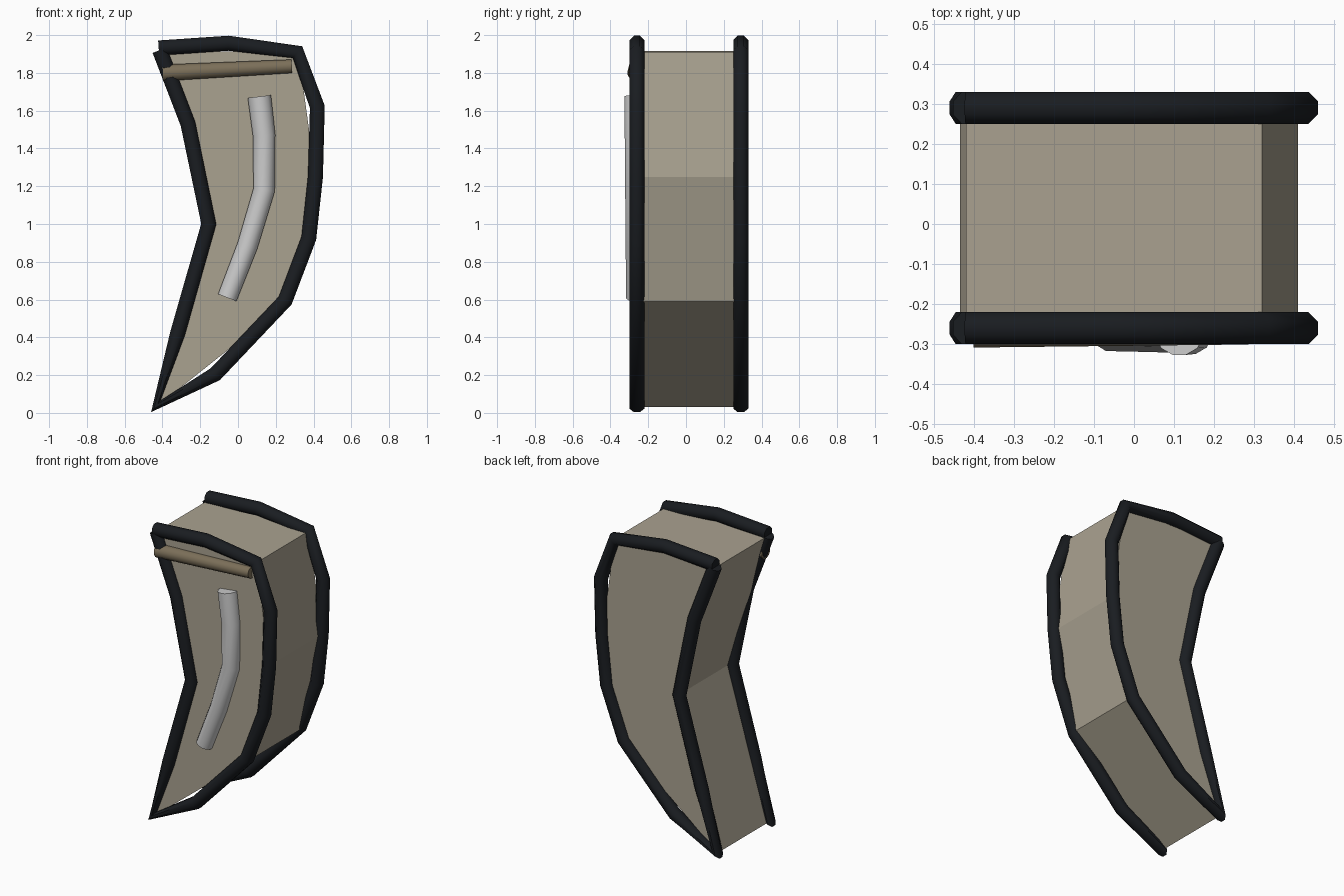
import bpy, bmesh, math
from mathutils import Vector

if "Cube" in bpy.data.objects:
    bpy.data.objects.remove(bpy.data.objects["Cube"])


def material(name, rgb):
    m = bpy.data.materials.new(name)
    m.diffuse_color = (*rgb, 1)
    m.use_nodes = True
    m.node_tree.nodes["Principled BSDF"].inputs["Base Color"].default_value = m.diffuse_color
    return m


def finish(bm, name, mat=None, smooth=None):
    bmesh.ops.recalc_face_normals(bm, faces=bm.faces)
    me = bpy.data.meshes.new(name)
    bm.to_mesh(me)
    bm.free()
    ob = bpy.data.objects.new(name, me)
    bpy.context.collection.objects.link(ob)
    if mat:
        me.materials.append(mat)
    if smooth:
        bpy.ops.object.select_all(action='DESELECT')
        ob.select_set(True)
        bpy.context.view_layer.objects.active = ob
        bpy.ops.object.shade_smooth_by_angle(angle=math.radians(smooth))
    return ob


def tube(name, path, radii, y, sides, mat=None):
    """Sweep a regular polygon along an open path in the xz plane."""
    bm = bmesh.new()
    pts = [Vector((x, y, z)) for x, z in path]
    rings = []
    for i, p in enumerate(pts):
        t = Vector((0, 0, 0))
        if i > 0:
            t += (p - pts[i - 1]).normalized()
        if i < len(pts) - 1:
            t += (pts[i + 1] - p).normalized()
        t.normalize()
        across = Vector((t.z, 0, -t.x))
        r = radii[0] + (radii[1] - radii[0]) * i / (len(pts) - 1)
        ring = []
        for k in range(sides):
            a = 2 * math.pi * (k + 0.5) / sides
            ring.append(bm.verts.new(p + across * r * math.cos(a)
                                     + Vector((0, r * math.sin(a), 0))))
        rings.append(ring)
    for a, b in zip(rings, rings[1:]):
        for k in range(sides):
            n = (k + 1) % sides
            bm.faces.new((a[k], a[n], b[n], b[k]))
    bm.faces.new(rings[0])
    bm.faces.new(rings[-1])
    return finish(bm, name, mat, 50)


bone = material("bone", (0.40, 0.36, 0.28))
black = material("black", (0.010, 0.012, 0.015))
brown = material("brown", (0.20, 0.16, 0.10))
FRONT, BACK = -0.26, 0.29

# curved slab body
profile = [(-0.42, 1.915), (-0.15, 1.0), (-0.435, 0.03), (0.27, 0.59),
           (0.41, 1.25), (0.32, 1.91)]
bm = bmesh.new()
face = bm.faces.new([bm.verts.new((x, FRONT, z)) for x, z in profile])
ext = bmesh.ops.extrude_face_region(bm, geom=[face], use_keep_orig=True)
bmesh.ops.translate(bm, vec=(0, BACK - FRONT, 0),
                    verts=[v for v in ext["geom"] if isinstance(v, bmesh.types.BMVert)])
finish(bm, "body", bone)

# black rims around both faces
rim = [(-0.415, 1.92), (-0.265, 1.53), (-0.155, 1.0), (-0.32, 0.42),
       (-0.435, 0.035), (-0.12, 0.205), (0.25, 0.595), (0.375, 0.925),
       (0.41, 1.25), (0.42, 1.62), (0.315, 1.91), (-0.05, 1.957), (-0.42, 1.932)]
for name, y in (("front_rim", FRONT), ("back_rim", BACK)):
    tube(name, rim, (0.043, 0.043), y, 8, black)

# raised grey strip on the front face
strip = [(0.113, 1.675), (0.138, 1.47), (0.138, 1.18), (0.05, 0.885), (-0.057, 0.61)]
tube("front_strip", strip, (0.064, 0.054), -0.265, 12)

# brown crossbar near the top of the front face
tube("crossbar", [(-0.40, 1.80), (0.285, 1.835)], (0.045, 0.037), -0.265, 12, brown)
